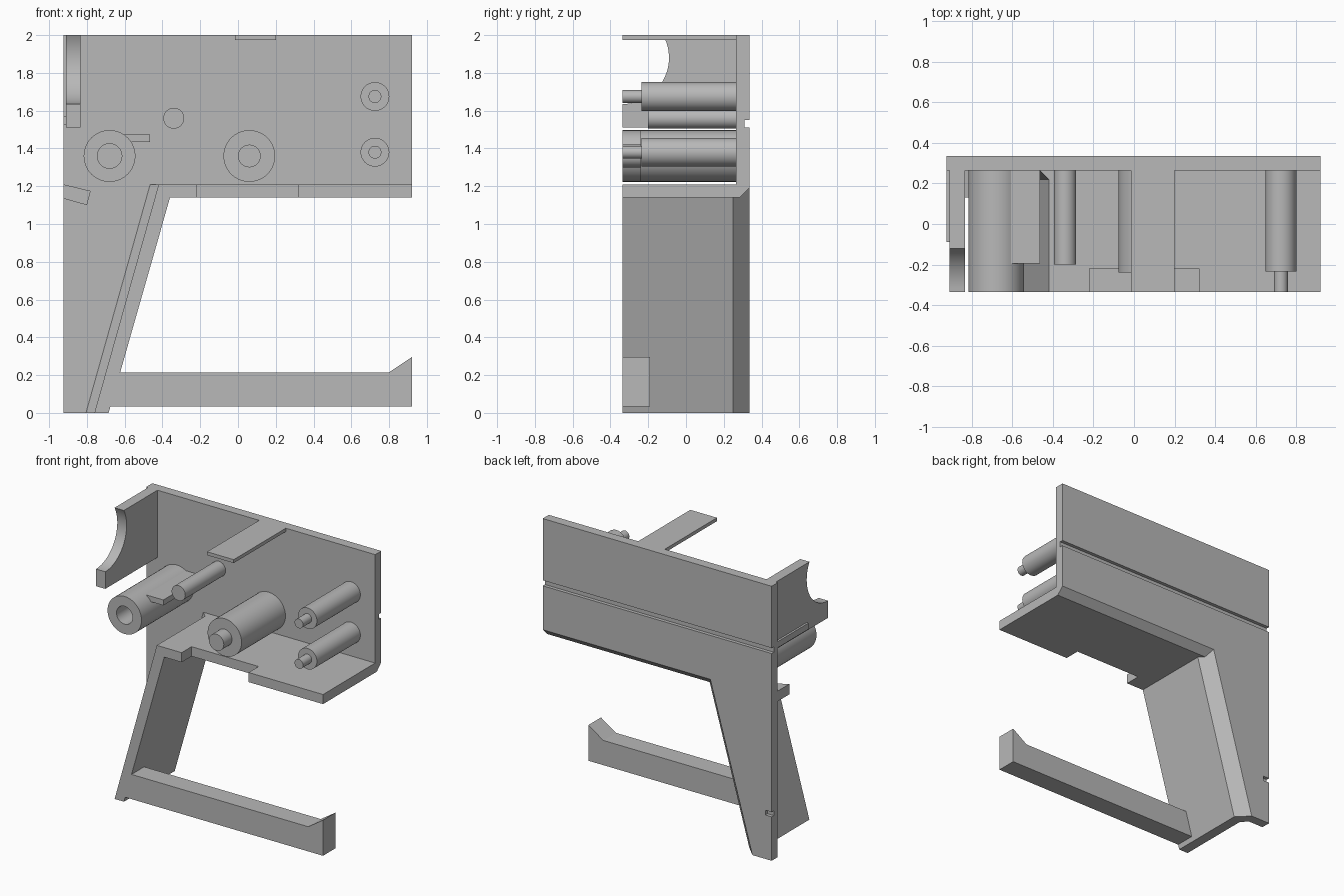
import bpy, bmesh
from math import sin, cos, pi

cube = bpy.data.objects.get("Cube")
if cube:
    bpy.data.objects.remove(cube, do_unlink=True)

grey = bpy.data.materials.new("plain_grey")
grey.use_nodes = True
grey.diffuse_color = (0.48, 0.48, 0.48, 1)
grey.node_tree.nodes["Principled BSDF"].inputs["Base Color"].default_value = grey.diffuse_color

FRONT, INNER, BACK = -0.335, 0.265, 0.335


def loft(name, rings, closed=False):
    """Skin a list of equal-length point rings and cap both ends."""
    bm = bmesh.new()
    loops = [[bm.verts.new(p) for p in ring] for ring in rings]
    pairs = list(zip(loops, loops[1:]))
    if closed:
        pairs.append((loops[-1], loops[0]))
    else:
        bm.faces.new(loops[0])
        bm.faces.new(loops[-1])
    n = len(loops[0])
    for a, b in pairs:
        for i in range(n):
            j = (i + 1) % n
            bm.faces.new((a[i], a[j], b[j], b[i]))
    bmesh.ops.recalc_face_normals(bm, faces=bm.faces)
    me = bpy.data.meshes.new(name)
    bm.to_mesh(me)
    bm.free()
    me.materials.append(grey)
    ob = bpy.data.objects.new(name, me)
    bpy.context.collection.objects.link(ob)
    return ob


def slab(name, outline, y0=FRONT, y1=INNER + 0.01):
    """Extrude an x-z outline along y."""
    return loft(name, [[(x, y, z) for x, z in outline] for y in (y0, y1)])


def box(name, x0, x1, y0, y1, z0, z1):
    return slab(name, [(x0, z0), (x1, z0), (x1, z1), (x0, z1)], y0, y1)


def smooth(ob):
    bpy.ops.object.select_all(action='DESELECT')
    ob.select_set(True)
    bpy.context.view_layer.objects.active = ob
    bpy.ops.object.shade_smooth_by_angle(angle=0.6)


def post(name, x, z, profile, hollow=False, seg=40):
    """Turn a (radius, y) profile about an axis parallel to y."""
    rings = [[(x + r * cos(2 * pi * i / seg), y, z + r * sin(2 * pi * i / seg))
              for i in range(seg)] for r, y in profile]
    smooth(loft(name, rings, hollow))


# Back plate, chamfered along the grip and the underside
def plate_ring(y):
    g, f = max(0, y - 0.25), max(0, y - 0.285)
    return [(-0.925, y, 0), (-0.685 - g, y, 0), (-0.36 - g + 0.285 * f, y, 1.14 + f),
            (0.92, y, 1.14 + f), (0.92, y, 2), (-0.925, y, 2)]


plate = loft("back_plate", [plate_ring(y) for y in (INNER, 0.285, BACK)])

# Long groove and short slot cut into the back
for cutter in (box("groove_cutter", -1, 1, 0.31, 0.4, 1.51, 1.55),
               box("slot_cutter", -1, -0.875, 0.31, 0.4, 0.32, 0.355)):
    cutter.hide_render = True
    mod = plate.modifiers.new("cut", 'BOOLEAN')
    mod.object = cutter
    mod.solver = 'EXACT'
    bpy.context.view_layer.objects.active = plate
    bpy.ops.object.modifier_apply(modifier=mod.name)
    bpy.data.objects.remove(cutter, do_unlink=True)


# Slanted grip wall with a fillet against the plate
def grip_ring(y):
    g, c = max(0, y - 0.25), max(0, y - 0.22)
    return [(-0.76 - c, y, 0), (-0.685 - g, y, 0), (-0.36 - g, y, 1.14),
            (-0.34 - g, y, 1.21), (-0.42 - c, y, 1.21)]


loft("grip_wall", [grip_ring(y) for y in (FRONT, 0.22, 0.25, INNER)])

# Floor with a shallow notch in its front edge
floor_plan = [(-0.37, 0.27), (-0.37, FRONT), (-0.22, FRONT), (-0.22, -0.22),
              (0.32, -0.22), (0.32, FRONT), (0.92, FRONT), (0.92, 0.27)]
loft("floor", [[(x, y, z) for x, y in floor_plan] for z in (1.14, 1.21)])

# Lower guard bar with an upturned tip
slab("guard_bar", [(-0.68, 0.035), (0.92, 0.035), (0.92, 0.295), (0.80, 0.215),
                   (-0.63, 0.215)], FRONT, -0.19)

# Top tab
box("top_tab", -0.015, 0.2, FRONT, 0.27, 1.975, 2)

# Side wall with a round bite out of its front edge
radius, mid = 0.245, 1.88
top_angle = 0.512
side = [(0.27, 2), (0.27, 1.51), (FRONT, 1.51)]
for i in range(25):
    a = -pi / 2 + (top_angle + pi / 2) * i / 24
    side.append((FRONT + radius * cos(a), mid + radius * sin(a)))
smooth(loft("side_wall", [[(x, y, z) for y, z in side] for x in (-0.91, -0.835)]))

# Side rail and small ribs
box("side_rail", -0.925, -0.9, -0.09, 0.27, 1.525, 1.57)
slab("side_block", [(-0.925, 1.21), (-0.925, 1.135), (-0.80, 1.10), (-0.78, 1.175)], 0.13)
box("small_rib", -0.62, -0.465, -0.195, 0.27, 1.435, 1.475)

# Posts
post("hollow_post", -0.68, 1.36, [(0.137, 0.27), (0.137, FRONT), (0.065, FRONT), (0.065, 0.27)], True)
post("large_post", 0.06, 1.36, [(0.137, 0.27), (0.137, -0.24), (0.06, -0.24), (0.06, FRONT)])
post("plain_post", -0.34, 1.56, [(0.055, 0.27), (0.055, -0.2)])
for label, z in (("upper", 1.675), ("lower", 1.38)):
    post(label + "_pin_post", 0.725, z,
         [(0.076, 0.27), (0.076, -0.235), (0.034, -0.235), (0.034, FRONT)])
